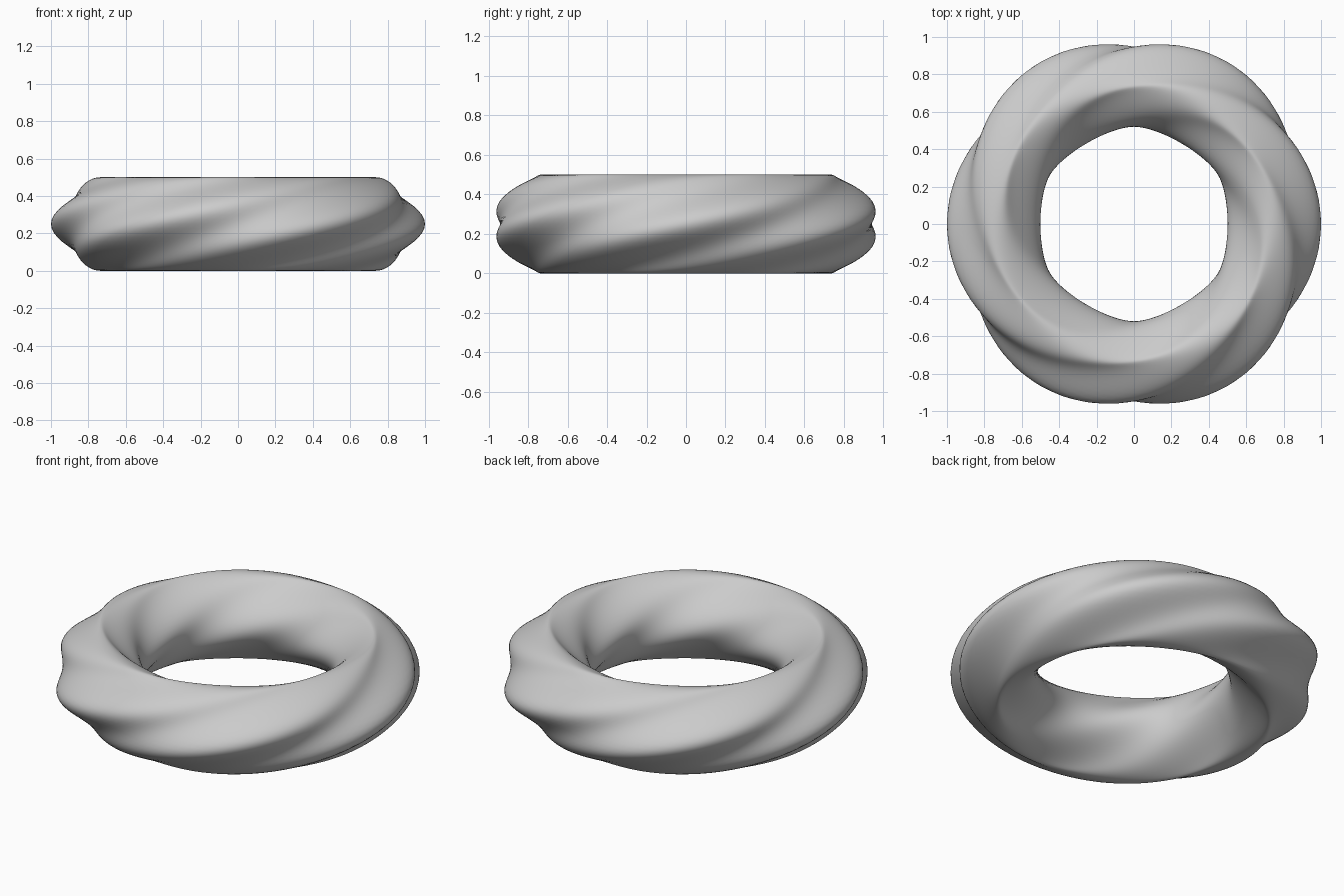
import bpy, bmesh, math

if "Cube" in bpy.data.objects:
    bpy.data.objects.remove(bpy.data.objects["Cube"])

MAJOR, MINOR = 144, 64   # steps around the ring and around its section


def ring_point(theta, phi):
    """Point on a six-cornered ring whose soft ridges spiral around the section."""
    c = math.cos(phi)
    section = 0.12 * c + (0.115 if c > 0 else 0.105) * c ** 3
    ridge = (0.01 + 0.02 * max(c, 0) ** 2) * math.cos(5 * phi - 6 * theta)
    r = 0.735 + section + ridge
    return r * math.cos(theta), r * math.sin(theta), 0.25 + 0.25 * math.sin(phi)


# Twisted ring
bm = bmesh.new()
rows = [[bm.verts.new(ring_point(math.tau * i / MAJOR, math.tau * j / MINOR))
         for j in range(MINOR)] for i in range(MAJOR)]
for i in range(MAJOR):
    a, b = rows[i], rows[(i + 1) % MAJOR]
    for j in range(MINOR):
        k = (j + 1) % MINOR
        bm.faces.new((a[j], b[j], b[k], a[k])).smooth = True
mesh = bpy.data.meshes.new("twisted_ring")
bm.to_mesh(mesh)
bm.free()

# Plain grey surface
grey = bpy.data.materials.new("grey")
grey.diffuse_color = (0.6, 0.6, 0.6, 1)
grey.use_nodes = True
grey.node_tree.nodes["Principled BSDF"].inputs["Base Color"].default_value = grey.diffuse_color
mesh.materials.append(grey)
ring = bpy.data.objects.new("twisted_ring", mesh)
bpy.context.collection.objects.link(ring)
